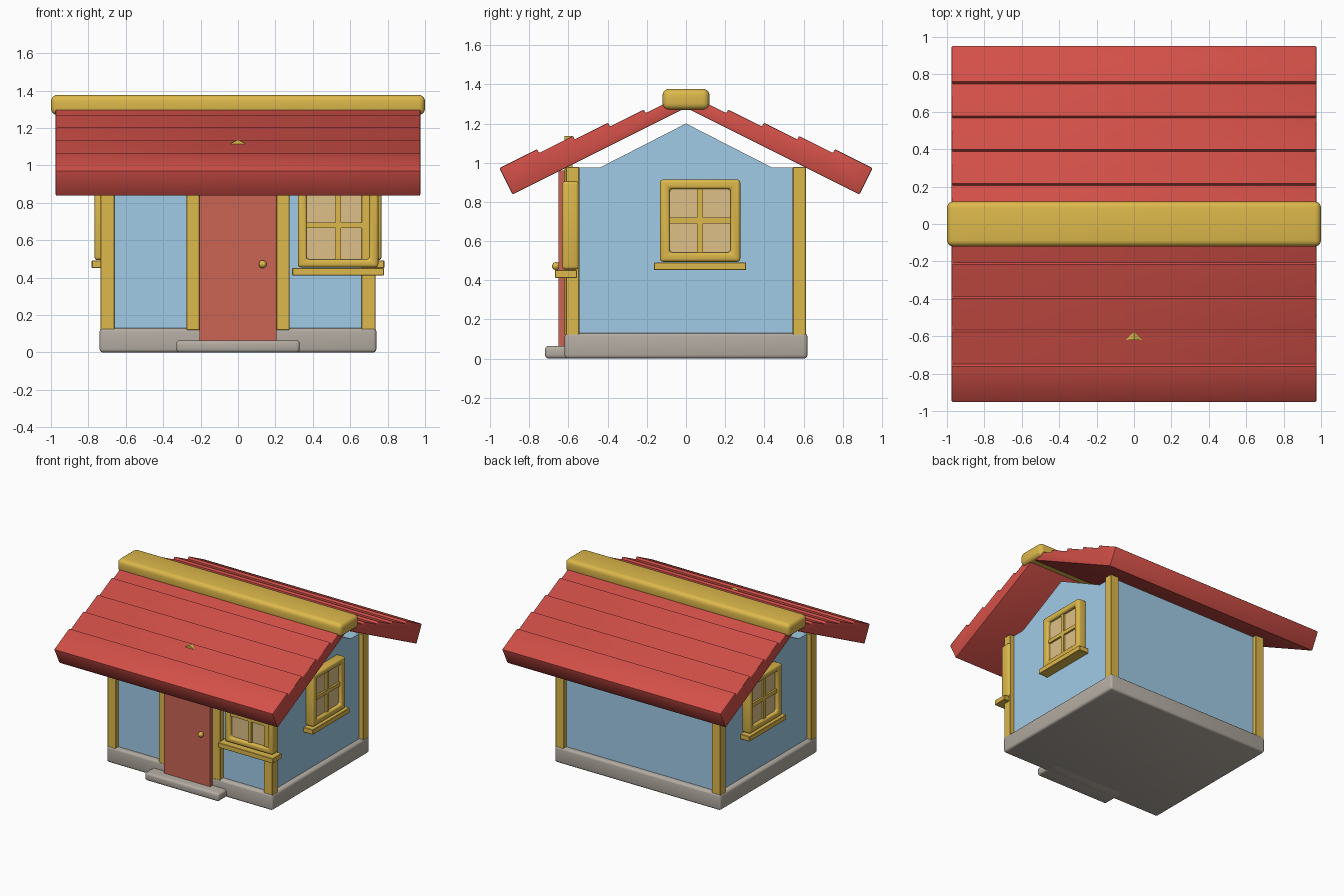
import bpy, bmesh
from math import radians, sqrt, pi
from mathutils import Matrix, Vector

if "Cube" in bpy.data.objects:
    bpy.data.objects.remove(bpy.data.objects["Cube"])


def material(name, rgb):
    m = bpy.data.materials.new(name)
    m.diffuse_color = (*rgb, 1)
    m.use_nodes = True
    m.node_tree.nodes["Principled BSDF"].inputs["Base Color"].default_value = m.diffuse_color
    return m


RED = material("roof_red", (0.65, 0.08, 0.065))
DOOR = material("door_red", (0.6, 0.13, 0.09))
YELLOW = material("trim_yellow", (0.72, 0.48, 0.07))
BLUE = material("wall_blue", (0.35, 0.6, 0.8))
PANE = material("pane_tan", (0.73, 0.53, 0.25))
STONE = material("stone", (0.45, 0.41, 0.36))


def finish(name, bm, mat, bevel=0.0, segments=3, matrix=None):
    bmesh.ops.recalc_face_normals(bm, faces=bm.faces)
    if bevel:
        edges = [e for e in bm.edges if e.calc_face_angle(0) > radians(30)]
        bmesh.ops.bevel(bm, geom=edges, offset=bevel, segments=segments,
                        profile=0.5, affect='EDGES', clamp_overlap=True)
    if matrix:
        bm.transform(matrix)
    me = bpy.data.meshes.new(name)
    bm.to_mesh(me)
    bm.free()
    me.shade_smooth()
    me.set_sharp_from_angle(angle=radians(35))
    me.materials.append(mat)
    ob = bpy.data.objects.new(name, me)
    bpy.context.collection.objects.link(ob)
    return ob


def box(name, x, y, z, mat, bevel=0.0, segments=3, matrix=None):
    bm = bmesh.new()
    bmesh.ops.create_cube(bm, size=1)
    for v in bm.verts:
        v.co = [(r[0] + r[1]) / 2 + c * (r[1] - r[0]) for r, c in zip((x, y, z), v.co)]
    return finish(name, bm, mat, bevel, segments, matrix)


def extrude(name, points, direction, mat, bevel=0.0):
    """Closed outline pushed along a direction."""
    bm = bmesh.new()
    face = bm.faces.new([bm.verts.new(p) for p in points])
    new = bmesh.ops.extrude_face_region(bm, geom=[face])["geom"]
    bmesh.ops.translate(bm, vec=direction,
                        verts=[g for g in new if isinstance(g, bmesh.types.BMVert)])
    return finish(name, bm, mat, bevel, 2)


def window(name, place, w, h, ow, oh, sill_w, sill_out):
    """Built facing -y, then placed on its wall."""
    bm = bmesh.new()
    loops = []
    for a, b, d in ((w, h, 0.03), (w, h, -0.055), (ow, oh, -0.055), (ow, oh, 0.03)):
        loops.append([bm.verts.new((sx * a / 2, d, sz * b / 2))
                      for sx, sz in ((-1, -1), (1, -1), (1, 1), (-1, 1))])
    for i in range(4):
        p, q = loops[i], loops[(i + 1) % 4]
        for j in range(4):
            k = (j + 1) % 4
            bm.faces.new((p[j], p[k], q[k], q[j]))
    finish(name + "_frame", bm, YELLOW, 0.016, 3, place)
    u, v = ow / 2 + 0.01, oh / 2 + 0.01
    box(name + "_pane", (-u, u), (0, -0.025), (-v, v), PANE, matrix=place)
    box(name + "_bar_upright", (-0.015, 0.015), (0, -0.04), (-v, v), YELLOW, matrix=place)
    box(name + "_bar_cross", (-u, u), (0, -0.04), (-0.015, 0.015), YELLOW, matrix=place)
    box(name + "_sill", (-sill_w / 2, sill_w / 2), (0.02, -sill_out),
        (-h / 2 - 0.043, -h / 2 - 0.003), YELLOW, 0.003, 1, place)


# Stone base and doorstep
box("foundation", (-0.74, 0.74), (-0.62, 0.62), (0, 0.13), STONE, 0.018)
box("doorstep", (-0.33, 0.33), (-0.72, -0.5), (0, 0.065), STONE, 0.018)

# Walls and gable
box("walls", (-0.70, 0.70), (-0.58, 0.58), (0.11, 0.975), BLUE)
extrude("gable", [(-0.70, -0.45, 0.97), (-0.70, 0.45, 0.97), (-0.70, 0, 1.2)],
        (1.4, 0, 0), BLUE)

# Corner posts
for sx in (-1, 1):
    for sy in (-1, 1):
        box("corner_post", sorted((sx * 0.66, sx * 0.735)), sorted((sy * 0.545, sy * 0.613)),
            (0.12, 0.978), YELLOW, 0.003, 1)

# Door, frame, pediment and knob
box("door", (-0.207, 0.207), (-0.65, -0.57), (0.06, 0.96), DOOR)
for sx in (-1, 1):
    box("door_post", sorted((sx * 0.205, sx * 0.275)), (-0.62, -0.56), (0.12, 0.975),
        YELLOW, 0.003, 1)
extrude("door_pediment", [(-0.33, -0.62, 0.97), (0.33, -0.62, 0.97), (0, -0.62, 1.137)],
        (0, 0.04, 0), YELLOW)
bm = bmesh.new()
bmesh.ops.create_uvsphere(bm, u_segments=20, v_segments=12, radius=0.021)
finish("door_knob", bm, YELLOW, matrix=Matrix.Translation((0.132, -0.663, 0.472)))

# Windows: one in front, one on each side
window("front_window", Matrix.Translation((0.535, -0.577, 0.68)),
       0.43, 0.45, 0.335, 0.365, 0.49, 0.093)
for side, sx in (("right", 1), ("left", -1)):
    window(side + "_window",
           Matrix.Translation((sx * 0.712, 0.072, 0.704)) @ Matrix.Rotation(sx * pi / 2, 4, 'Z'),
           0.41, 0.42, 0.31, 0.325, 0.47, 0.07)

# Stepped roof slopes: boards thicken towards the eave
steps = [0.02, 0.197, 0.39, 0.58, 0.774, 0.99]
heights = [0.068, 0.088, 0.11, 0.13, 0.151]
for label, sy in (("front", -1), ("back", 1)):
    def on_slope(s, n):
        return Vector((-0.975, sy * (2 * s + n) / sqrt(5), 1.28 + (2 * n - s) / sqrt(5)))
    outline = [on_slope(steps[0], 0)]
    for i, n in enumerate(heights):
        outline += [on_slope(steps[i], n), on_slope(steps[i + 1], n)]
    outline.append(on_slope(steps[-1], 0))
    extrude(label + "_roof_slope", outline, (1.95, 0, 0), RED, 0.006)

# Ridge cap
box("ridge_cap", (-1, 1), (-0.12, 0.12), (1.27, 1.377), YELLOW, 0.033, 4)
